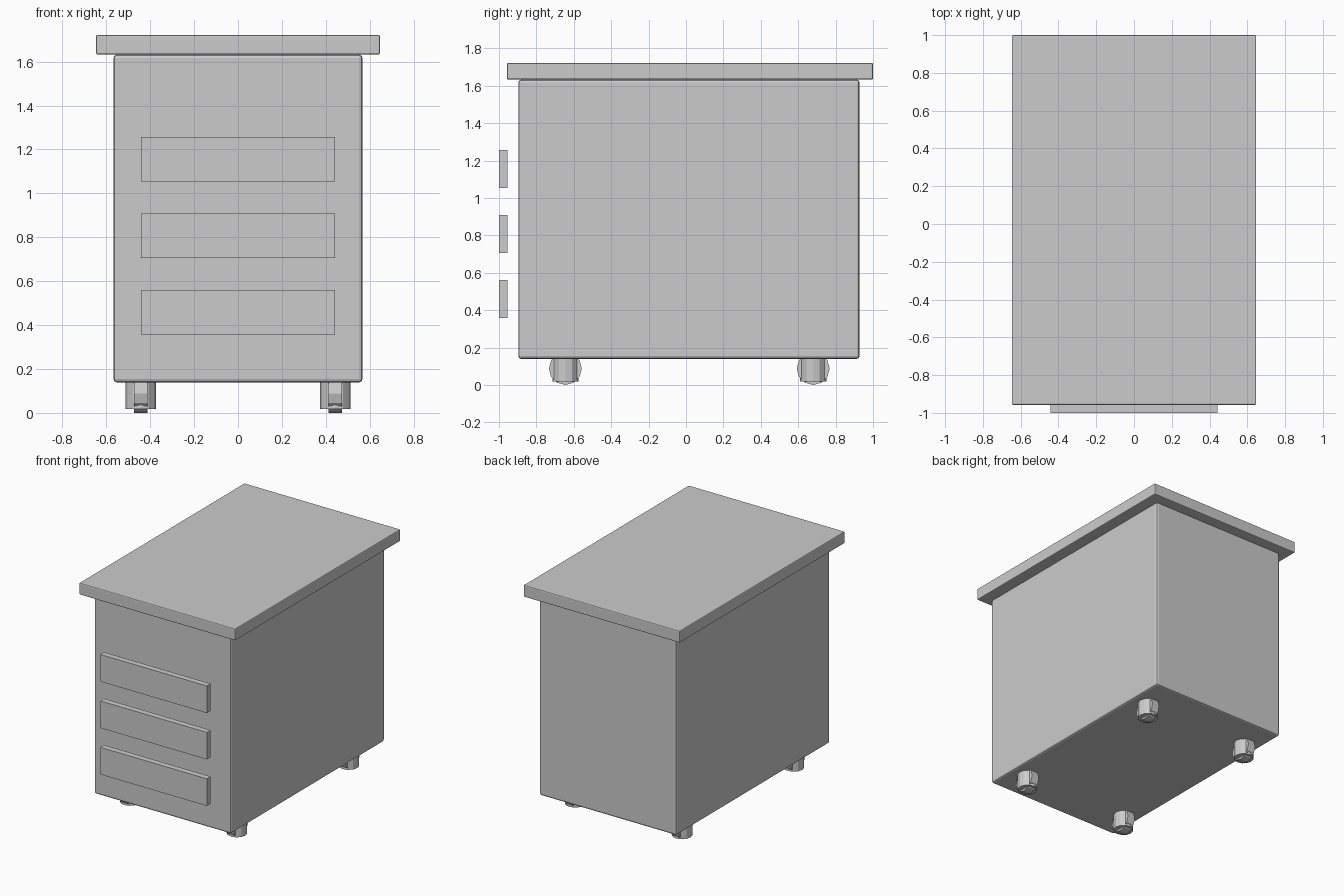
import bpy
from math import pi

if "Cube" in bpy.data.objects:
    bpy.data.objects.remove(bpy.data.objects["Cube"])


def box(name, x, y, z, bevel=0.0):
    """Box from (min, max) ranges, with optional rounded edges."""
    bpy.ops.mesh.primitive_cube_add(
        size=1, location=[(r[0] + r[1]) / 2 for r in (x, y, z)])
    ob = bpy.context.object
    ob.name = name
    ob.scale = [r[1] - r[0] for r in (x, y, z)]
    bpy.ops.object.transform_apply(location=False, rotation=False, scale=True)
    if bevel:
        mod = ob.modifiers.new("Bevel", 'BEVEL')
        mod.width = bevel
        mod.segments = 2
    return ob


def cylinder(name, radius, depth, location, rotation=(0, 0, 0)):
    bpy.ops.mesh.primitive_cylinder_add(
        vertices=12, radius=radius, depth=depth,
        location=location, rotation=rotation)
    bpy.context.object.name = name


# Cabinet body and overhanging top
box("cabinet_body", (-0.567, 0.567), (-0.896, 0.928), (0.139, 1.632), 0.015)
box("cabinet_top", (-0.647, 0.647), (-0.957, 1.0), (1.633, 1.722), 0.007)

# Three drawer panels, set in front of the body
for i in range(3):
    z = 0.357 + i * 0.348
    box(f"drawer_panel_{i + 1}", (-0.442, 0.442), (-1.0, -0.955), (z, z + 0.203))

# Four casters: upright housing with a wheel through it
for side, x in (("left", -0.443), ("right", 0.443)):
    for end, y in (("front", -0.645), ("back", 0.68)):
        cylinder(f"{end}_{side}_caster_housing", 0.07, 0.124, (x, y, 0.08))
        cylinder(f"{end}_{side}_caster_wheel", 0.088, 0.062, (x, y, 0.088),
                 (0, pi / 2, 0))
